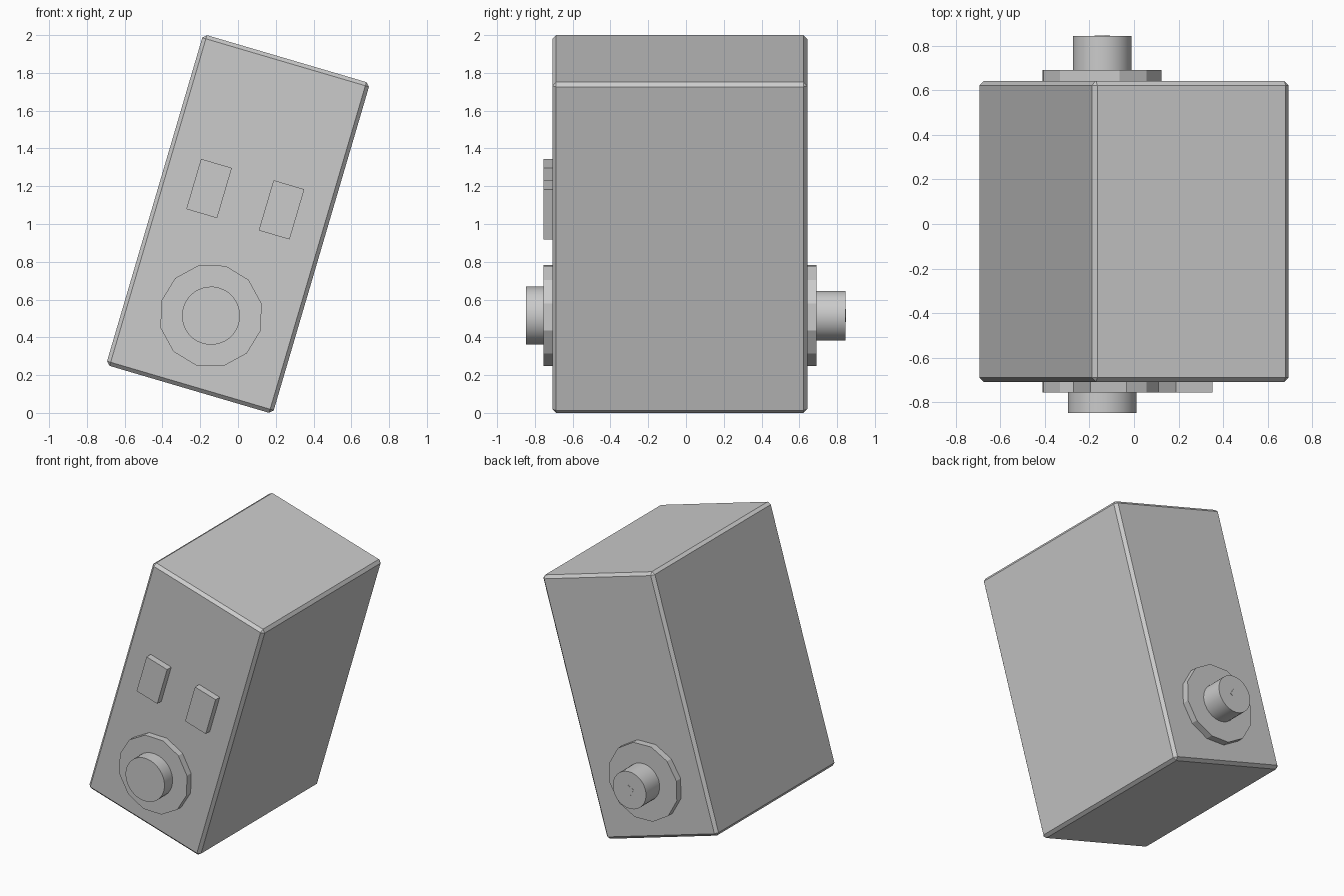
import bpy
from math import radians, pi
from mathutils import Matrix, Vector

cube = bpy.data.objects.get("Cube")
if cube:
    bpy.data.objects.remove(cube, do_unlink=True)

TILT = radians(16.4)
LEAN = Matrix.Rotation(TILT, 3, 'Y')
FRONT, BACK = -0.708, 0.642

grey = bpy.data.materials.new("plain grey")
grey.use_nodes = True
grey.diffuse_color = (0.6, 0.6, 0.6, 1)
grey.node_tree.nodes["Principled BSDF"].inputs["Base Color"].default_value = (0.6, 0.6, 0.6, 1)


def place(x, y, z):
    """Position on the leaning body, measured from the body's middle."""
    return LEAN @ Vector((x, y, z)) + Vector((0, 0, 1))


def finish(name):
    ob = bpy.context.object
    ob.name = name
    ob.data.materials.append(grey)
    return ob


def block(name, x, z, width, height, y0, y1):
    bpy.ops.mesh.primitive_cube_add(size=1, location=place(x, (y0 + y1) / 2, z),
                                    rotation=(0, TILT, 0))
    ob = finish(name)
    ob.scale = (width, abs(y1 - y0), height)
    bpy.ops.object.transform_apply(location=False, rotation=False, scale=True)
    return ob


def disc(name, radius, sides, y0, y1, smooth=False):
    bpy.ops.mesh.primitive_cylinder_add(vertices=sides, radius=radius, depth=abs(y1 - y0),
                                        location=place(0, (y0 + y1) / 2, -0.506),
                                        rotation=(pi / 2, TILT, 0))
    ob = finish(name)
    if smooth:
        bpy.ops.object.shade_smooth_by_angle(angle=radians(35))
    return ob


# Leaning body with chamfered edges
body = block("body", 0, 0, 0.92, 1.825, FRONT, BACK)
chamfer = body.modifiers.new("chamfer", 'BEVEL')
chamfer.width = 0.02
chamfer.segments = 1

# Raised plates on the front
for side, x in (("right", -0.2), ("left", 0.2)):
    block(side + "_plate", x, 0.137, 0.17, 0.277, FRONT + 0.01, -0.755)

# Front boss and knob
disc("front_boss", 0.275, 12, FRONT + 0.01, -0.755)
disc("front_knob", 0.154, 32, -0.75, -0.847, True)

# Back boss, shaft and the small square at the shaft's end
disc("back_boss", 0.275, 12, BACK - 0.01, 0.69)
disc("back_shaft", 0.132, 32, 0.685, 0.844, True)
disc("shaft_square", 0.036, 4, 0.84, 0.846)
